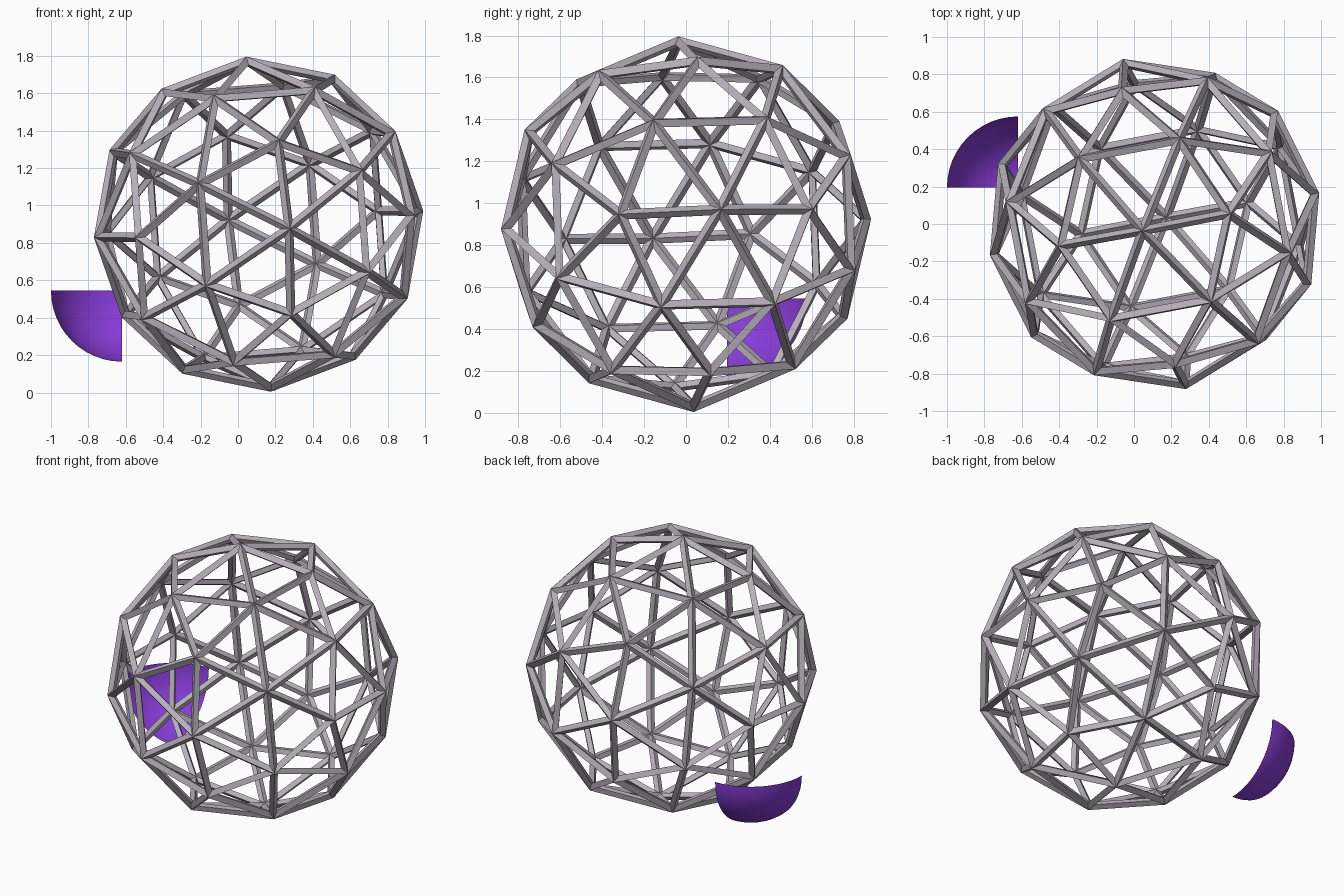
import bpy, bmesh
from mathutils import Matrix, Vector

if "Cube" in bpy.data.objects:
    bpy.data.objects.remove(bpy.data.objects["Cube"])


def material(name, rgb):
    m = bpy.data.materials.new(name)
    m.diffuse_color = (*rgb, 1.0)
    m.use_nodes = True
    m.node_tree.nodes["Principled BSDF"].inputs["Base Color"].default_value = m.diffuse_color
    return m


strut_grey = material("strut grey", (0.47, 0.43, 0.48))
purple = material("purple", (0.25, 0.045, 0.70))

# Geodesic cage: tilted icosphere turned into diamond-section struts
bpy.ops.mesh.primitive_ico_sphere_add(subdivisions=2, radius=0.874)
cage = bpy.context.object
cage.name = "geodesic_cage"
y = Vector((0.980, 0.185, 0.079)).normalized()
z = Vector((0.118, -0.857, 0.501))
z = (z - y * z.dot(y)).normalized()
x = y.cross(z)
turn = Matrix((x, y, z)).transposed().to_4x4()
cage.data.transform(Matrix.Translation((0.11, 0, 0.90)) @ turn)
cage.data.materials.append(strut_grey)
wire = cage.modifiers.new("struts", 'WIREFRAME')
wire.thickness = 0.05
wire.offset = 0
wire.use_even_offset = True

# Open eighth of a sphere beside the cage (towards -x, +y, -z)
bpy.ops.mesh.primitive_uv_sphere_add(segments=48, ring_count=24, radius=0.38)
shell = bpy.context.object
shell.name = "eighth_sphere_shell"
bm = bmesh.new()
bm.from_mesh(shell.data)
drop = []
for f in bm.faces:
    c = f.calc_center_median()
    if c.x > 0 or c.y < 0 or c.z > 0:
        drop.append(f)
bmesh.ops.delete(bm, geom=drop, context='FACES')
for f in bm.faces:
    f.smooth = True
bm.to_mesh(shell.data)
bm.free()
shell.data.transform(Matrix.Translation((-0.62, 0.195, 0.545)))
shell.data.materials.append(purple)
